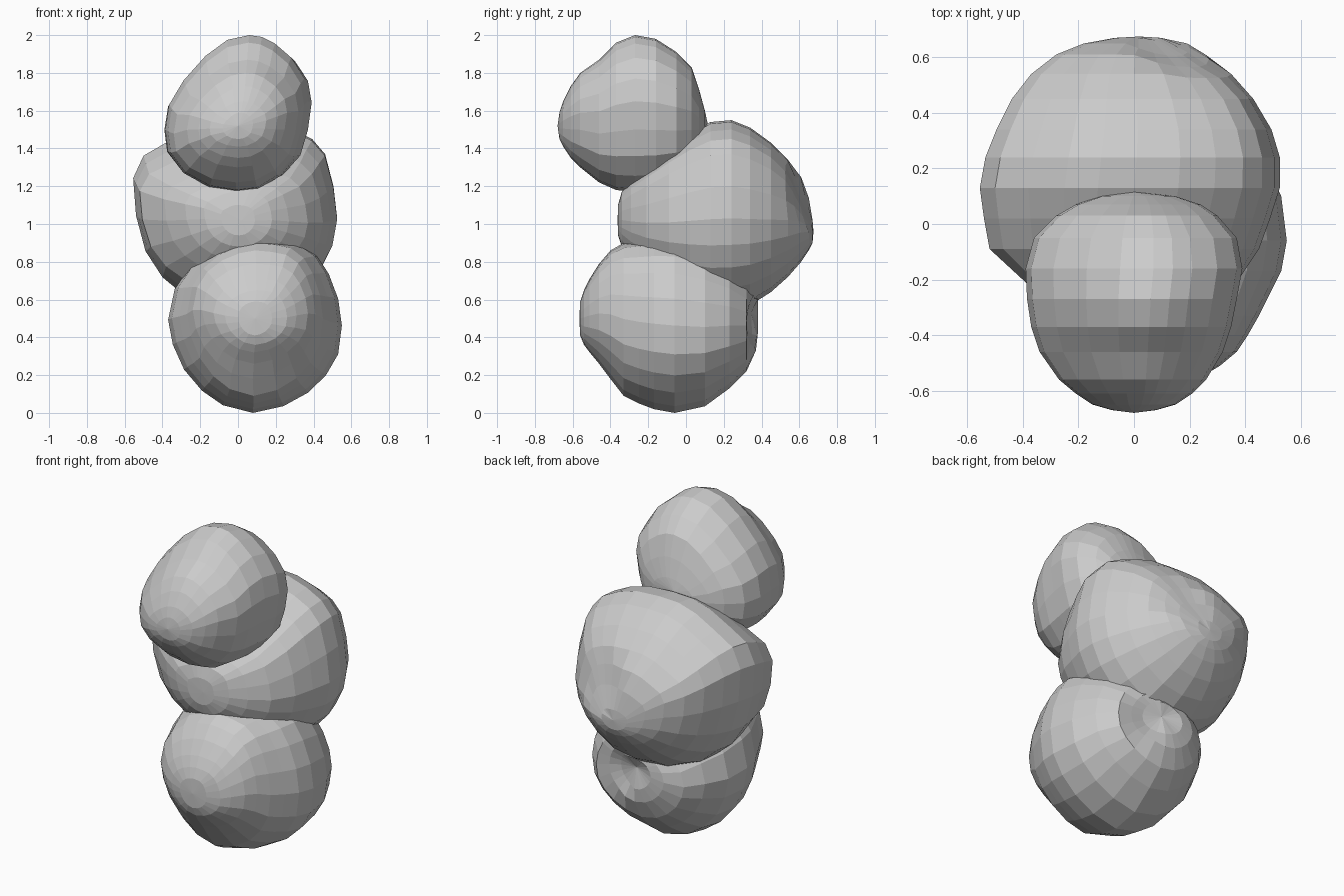
import bpy, bmesh
from mathutils import Vector


def boulder(name, outline, rings, front, back, dent=None):
    """Loft the front outline along y; each ring is (y, x_left, x_right, z_low, z_high)."""
    xs = [p[0] for p in outline]
    zs = [p[1] for p in outline]
    unit = [((x - min(xs)) / (max(xs) - min(xs)), (z - min(zs)) / (max(zs) - min(zs)))
            for x, z in outline]
    bm = bmesh.new()
    loops = [[bm.verts.new((xl + u * (xr - xl), y, zl + v * (zh - zl))) for u, v in unit]
             for y, xl, xr, zl, zh in rings]
    n = len(unit)
    for a, b in zip(loops, loops[1:]):
        for i in range(n):
            bm.faces.new((a[i], a[(i + 1) % n], b[(i + 1) % n], b[i]))
    # close both poles
    for loop, pole in ((loops[0], front), (loops[-1], back)):
        tip = bm.verts.new(pole)
        for i in range(n):
            bm.faces.new((tip, loop[i], loop[(i + 1) % n]))
    # press a soft hollow into the back
    if dent:
        centre, radius, depth = dent
        for v in bm.verts:
            d = (v.co - Vector(centre)).length / radius
            if d < 1:
                v.co.y -= depth * (1 - d * d)
    bmesh.ops.recalc_face_normals(bm, faces=bm.faces)
    mesh = bpy.data.meshes.new(name)
    bm.to_mesh(mesh)
    bm.free()
    obj = bpy.data.objects.new(name, mesh)
    bpy.context.collection.objects.link(obj)
    return obj


# top boulder: egg leaning to the right
boulder("top_boulder",
        [(.07, 2), (.14, 1.99), (.21, 1.955), (.3, 1.88), (.37, 1.77), (.39, 1.65), (.37, 1.5),
         (.33, 1.36), (.24, 1.255), (.12, 1.185), (0, 1.17), (-.15, 1.195), (-.29, 1.27),
         (-.375, 1.38), (-.39, 1.5), (-.37, 1.63), (-.29, 1.76), (-.17, 1.89), (-.05, 1.975)],
        [(-.67, -.08, .08, 1.45, 1.59), (-.65, -.15, .15, 1.41, 1.65),
         (-.61, -.21, .21, 1.35, 1.73), (-.56, -.27, .26, 1.30, 1.80),
         (-.46, -.34, .32, 1.22, 1.87), (-.37, -.37, .35, 1.18, 1.96),
         (-.27, -.385, .37, 1.17, 2.0), (-.16, -.39, .39, 1.18, 1.98),
         (-.05, -.36, .37, 1.22, 1.91), (.03, -.28, .30, 1.28, 1.83),
         (.07, -.21, .24, 1.36, 1.71), (.10, -.12, .15, 1.44, 1.60)],
        (0, -.68, 1.52), (0, .115, 1.53))

# middle boulder: largest, pushed back
boulder("middle_boulder",
        [(0, 1.55), (.16, 1.54), (.29, 1.5), (.39, 1.45), (.46, 1.37), (.505, 1.2), (.525, 1.03),
         (.5, .89), (.44, .77), (.34, .66), (.2, .57), (.03, .54), (-.14, .56), (-.28, .62),
         (-.4, .72), (-.49, .86), (-.54, 1.05), (-.555, 1.25), (-.5, 1.37), (-.38, 1.44),
         (-.25, 1.51), (-.13, 1.545)],
        [(-.36, -.09, .09, .94, 1.10), (-.34, -.18, .18, .88, 1.17),
         (-.29, -.28, .27, .81, 1.23), (-.21, -.39, .37, .73, 1.30),
         (-.09, -.52, .45, .64, 1.40), (.02, -.54, .49, .58, 1.48),
         (.13, -.555, .525, .54, 1.54), (.24, -.535, .525, .54, 1.55),
         (.34, -.495, .495, .57, 1.51), (.45, -.44, .43, .64, 1.43),
         (.54, -.37, .35, .72, 1.34), (.61, -.28, .27, .80, 1.25),
         (.65, -.18, .20, .86, 1.14), (.67, -.07, .10, .90, 1.02)],
        (.02, -.362, 1.02), (.02, .675, .96), ((.17, .6, 1.15), .2, .05))

# bottom boulder: undercut near the front, dimpled at the back
boulder("bottom_boulder",
        [(.1, .91), (.22, .9), (.33, .88), (.42, .82), (.48, .73), (.53, .6), (.55, .46),
         (.53, .31), (.465, .2), (.37, .11), (.24, .04), (.08, .005), (-.08, .045), (-.19, .12),
         (-.285, .23), (-.345, .36), (-.37, .49), (-.335, .65), (-.26, .76), (-.15, .84),
         (-.02, .89)],
        [(-.56, 0, .18, .41, .59), (-.54, -.07, .26, .36, .65),
         (-.51, -.13, .31, .32, .71), (-.46, -.19, .37, .26, .79),
         (-.40, -.24, .41, .18, .86), (-.33, -.27, .45, .09, .90),
         (-.25, -.31, .49, .05, .91), (-.17, -.35, .53, .02, .92),
         (-.06, -.37, .55, 0, .92), (.10, -.355, .53, .035, .87),
         (.23, -.29, .47, .13, .79), (.32, -.21, .38, .22, .70),
         (.37, -.11, .29, .33, .64), (.38, -.03, .21, .41, .60)],
        (.09, -.565, .50), (.09, .36, .53), ((.22, .36, .48), .16, .06))
